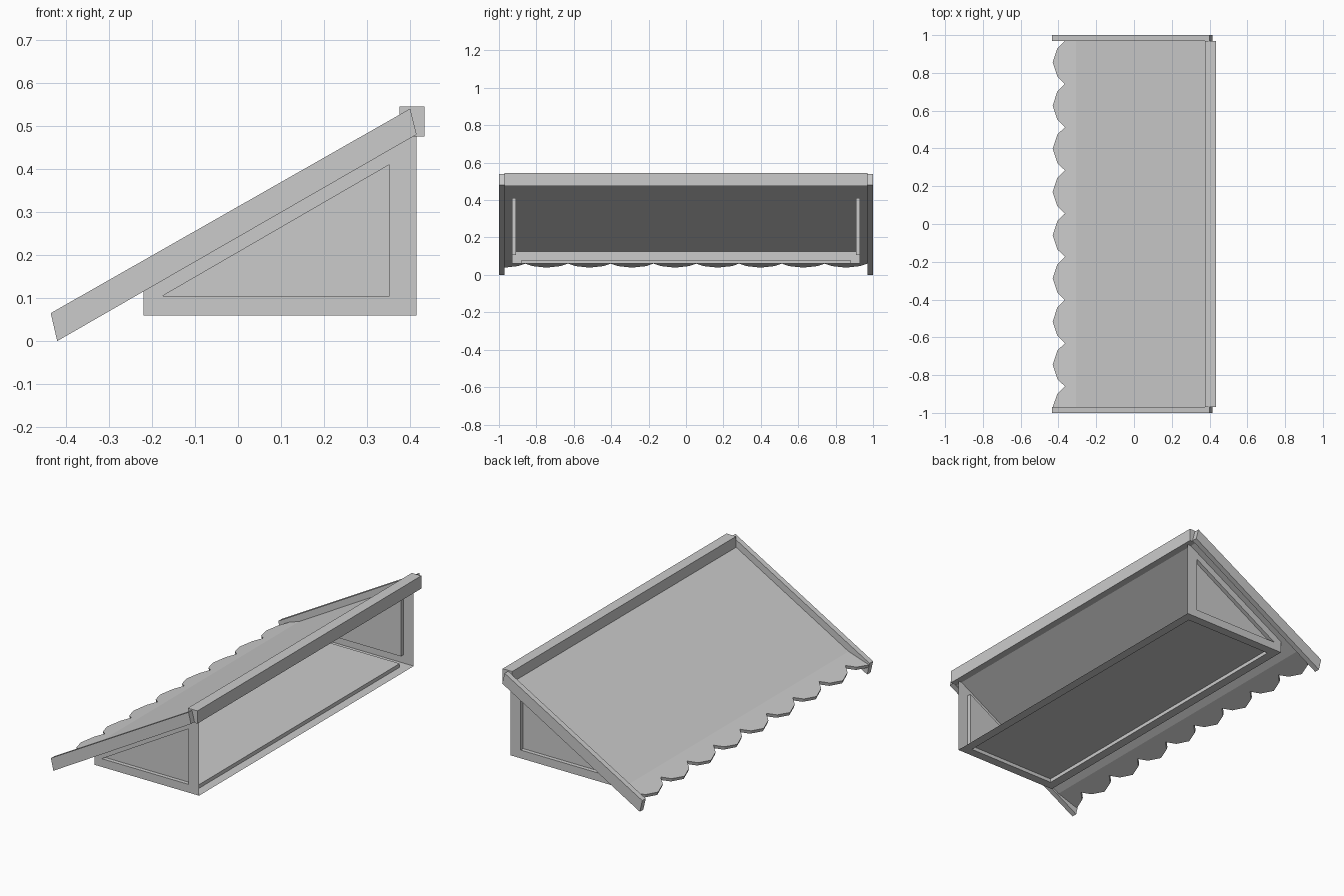
import bpy
import bmesh
from mathutils import Vector

cube = bpy.data.objects.get("Cube")
if cube:
    bpy.data.objects.remove(cube, do_unlink=True)

grey = bpy.data.materials.new("plain_grey")
grey.use_nodes = True
COLOR = (0.6, 0.6, 0.6, 1)
grey.diffuse_color = COLOR
grey.node_tree.nodes["Principled BSDF"].inputs["Base Color"].default_value = COLOR


def finish(name, bm):
    mesh = bpy.data.meshes.new(name)
    bm.to_mesh(mesh)
    bm.free()
    mesh.materials.append(grey)
    obj = bpy.data.objects.new(name, mesh)
    bpy.context.collection.objects.link(obj)
    return obj


def prism(name, profile, y0, y1):
    """Closed x-z profile extended along y."""
    bm = bmesh.new()
    ends = [[bm.verts.new((x, y, z)) for x, z in profile] for y in (y0, y1)]
    n = len(profile)
    for ring in ends:
        bm.faces.new(ring)
    for i in range(n):
        j = (i + 1) % n
        bm.faces.new((ends[0][i], ends[0][j], ends[1][j], ends[1][i]))
    bmesh.ops.recalc_face_normals(bm, faces=bm.faces)
    return finish(name, bm)


def recessed_sheet(name, outer, inner, depth, flip=False):
    """Thin sheet with a pushed-in panel; inner corners may repeat."""
    bm = bmesh.new()
    made = {}

    def vert(p):
        key = tuple(round(c, 4) for c in p)
        if key not in made:
            made[key] = bm.verts.new(p)
        return made[key]

    def face(points):
        corners = list(dict.fromkeys(vert(p) for p in points))
        if len(corners) > 2:
            bm.faces.new(corners)

    deep = [tuple(Vector(p) + Vector(depth)) for p in inner]
    n = len(outer)
    for i in range(n):
        j = (i + 1) % n
        face((outer[i], outer[j], inner[j], inner[i]))
        face((inner[i], inner[j], deep[j], deep[i]))
    face(deep)
    if flip:
        bmesh.ops.reverse_faces(bm, faces=bm.faces)
    return finish(name, bm)


# Sloping bargeboards and triangular end panels, one pair per end
BARGE = [(-0.435, 0.065), (-0.42, 0.0), (0.415, 0.48), (0.4, 0.54)]
END = [(-0.22, 0.06), (0.415, 0.06), (0.415, 0.487), (-0.22, 0.125)]
INSET = [(-0.175, 0.105), (0.352, 0.105), (0.352, 0.41), (-0.175, 0.105)]
for side, s in (("left", 1), ("right", -1)):
    prism(side + "_bargeboard", BARGE, 0.97 * s, s)
    y = 0.93 * s
    recessed_sheet(side + "_end_panel",
                   [(x, y, z) for x, z in END],
                   [(x, y, z) for x, z in INSET],
                   (0, -0.022 * s, 0), s > 0)

# Ridge board along the high edge
prism("ridge_board", [(0.375, 0.475), (0.433, 0.475), (0.433, 0.545), (0.375, 0.545)],
      -0.97, 0.97)


# Base sheet with a recess underneath, and the low front wall
def rectangle(x0, x1, y, z):
    return [(x0, -y, z), (x0, y, z), (x1, y, z), (x1, -y, z)]


recessed_sheet("base_panel", rectangle(-0.22, 0.415, 0.93, 0.06),
               rectangle(-0.17, 0.365, 0.88, 0.06), (0, 0, 0.02))
bm = bmesh.new()
bm.faces.new([bm.verts.new((-0.22, y, z)) for y, z in
              ((0.93, 0.06), (-0.93, 0.06), (-0.93, 0.125), (0.93, 0.125))])
finish("low_wall", bm)

# Roof sheet with a flatter scalloped flap at the eave
PERIOD = 0.2287
SCALLOP = [(0, -0.36), (0.17, -0.4), (0.5, -0.425), (0.83, -0.4)]
CREASE = -0.30
edge = []
for k in range(9):
    for t, x in SCALLOP:
        y = 0.97 - (k + t) * PERIOD
        if y > -0.97:
            edge.append((x, y))
edge.append((-0.425, -0.97))

bm = bmesh.new()
rows = []
for x, y in edge:
    rows.append([bm.verts.new(p) for p in (
        (0.4, y, 0.479),
        (CREASE, y, 0.08),
        (x, y, 0.08 + 0.33 * (x - CREASE)))])
for a, b in zip(rows, rows[1:]):
    for i in range(2):
        bm.faces.new((a[i], a[i + 1], b[i + 1], b[i]))
roof = finish("scalloped_roof", bm)
solid = roof.modifiers.new("thickness", "SOLIDIFY")
solid.thickness = 0.018
solid.offset = 1
